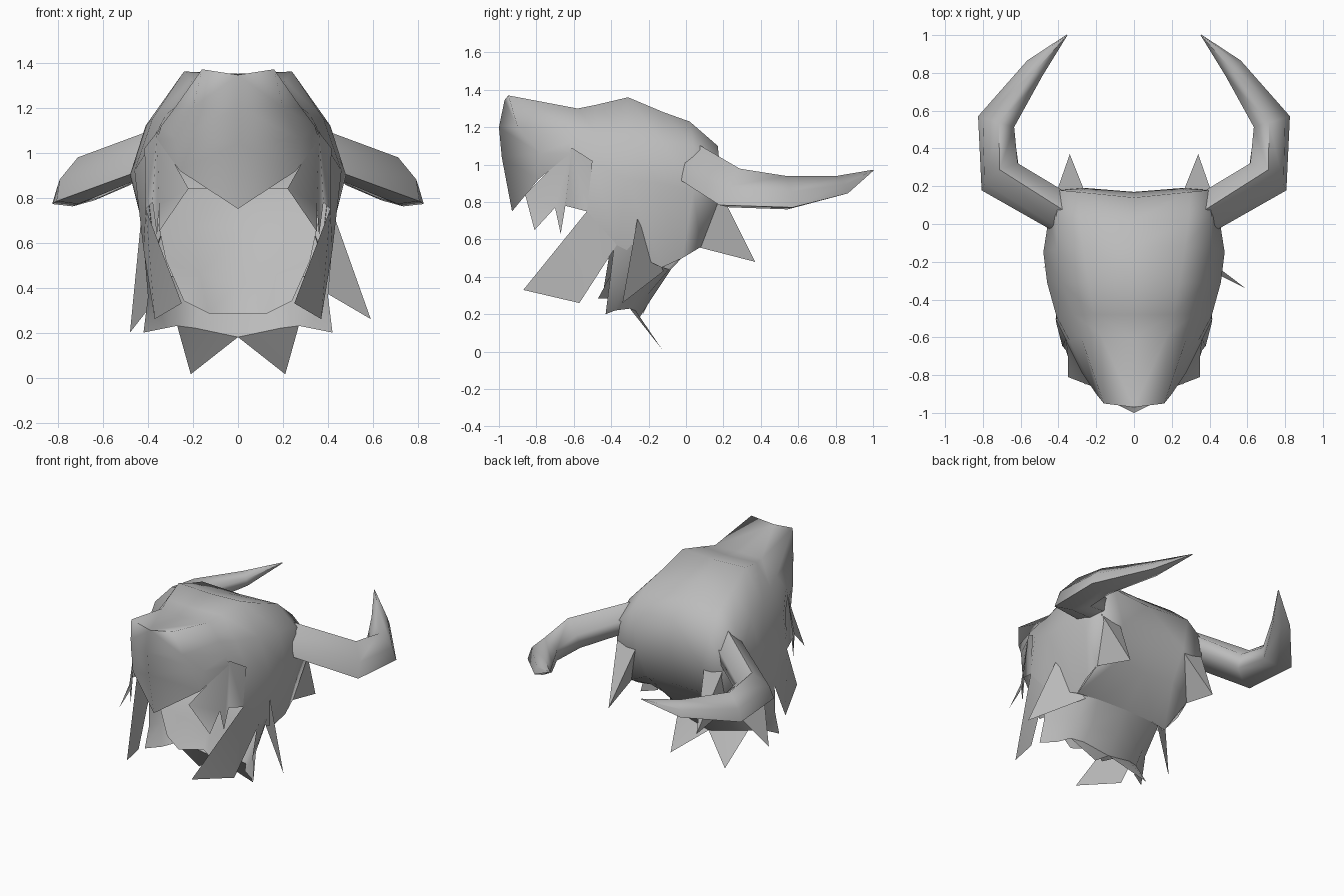
import bpy, bmesh, math
from mathutils import Vector

cube = bpy.data.objects.get("Cube")
if cube:
    bpy.data.objects.remove(cube)

grey = bpy.data.materials.new("warm_grey_hide")
grey.use_nodes = True
grey.diffuse_color = (0.5, 0.5, 0.5, 1)
grey.node_tree.nodes["Principled BSDF"].inputs["Base Color"].default_value = (0.5, 0.5, 0.5, 1)


def finish(name, bm, centre=None, mirror=True, angle=85):
    """Turn a bmesh into a smooth object, optionally mirrored across x."""
    bmesh.ops.remove_doubles(bm, verts=bm.verts, dist=0.002)
    bm.normal_update()
    if centre:
        for f in bm.faces:
            if f.normal.dot(f.calc_center_median() - Vector(centre)) < 0:
                f.normal_flip()
    else:
        bmesh.ops.recalc_face_normals(bm, faces=bm.faces)
    mesh = bpy.data.meshes.new(name)
    bm.to_mesh(mesh)
    bm.free()
    ob = bpy.data.objects.new(name, mesh)
    bpy.context.collection.objects.link(ob)
    mesh.materials.append(grey)
    if mirror:
        mod = ob.modifiers.new("Mirror", 'MIRROR')
        mod.merge_threshold = 0.002
    bpy.ops.object.select_all(action='DESELECT')
    bpy.context.view_layer.objects.active = ob
    ob.select_set(True)
    bpy.ops.object.shade_smooth_by_angle(angle=math.radians(angle))


def grid(bm, rows):
    """Skin rows of equal length with quads."""
    vs = [[bm.verts.new(p) for p in r] for r in rows]
    for a, b in zip(vs, vs[1:]):
        for i in range(len(a) - 1):
            bm.faces.new((a[i], a[i + 1], b[i + 1], b[i]))


def sheet(name, pts, mirror=True):
    """One thin tuft of hair."""
    bm = bmesh.new()
    face = bm.faces.new([bm.verts.new(p) for p in pts])
    bmesh.ops.triangulate(bm, faces=[face])
    finish(name, bm, (0, -0.25, 0.7), mirror)


# Skull: crown and sides, front of the muzzle, and back of the head
skull = bmesh.new()
muzzle_edge = [(0.16, -0.95, 1.37), (0.2, -0.9, 1.2), (0.28, -0.78, 1.06), (0.26, -0.79, 0.92)]
muzzle_mid = [(0, -0.97, 1.345), (0, -1, 1.2), (0, -0.985, 1.04), (0, -0.93, 0.75)]
back_edge = [(0.3, 0.17, 1.1), (0.4, 0.18, 1.0), (0.41, 0.18, 0.82), (0.37, 0.08, 0.56)]
grid(skull, [muzzle_mid, muzzle_edge])
grid(skull, [
    [muzzle_mid[0]] + muzzle_edge,
    [(0, -0.6, 1.29), (0.18, -0.58, 1.3), (0.28, -0.6, 1.2), (0.34, -0.62, 1.12), (0.36, -0.62, 1.06)],
    [(0, -0.48, 1.31), (0.21, -0.48, 1.32), (0.32, -0.48, 1.17), (0.41, -0.49, 1.0), (0.41, -0.53, 0.75)],
    [(0, -0.31, 1.35), (0.24, -0.31, 1.36), (0.38, -0.31, 1.15), (0.46, -0.31, 0.92), (0.42, -0.37, 0.57)],
    [(0, -0.12, 1.28), (0.27, -0.12, 1.28), (0.41, -0.13, 1.12), (0.48, -0.15, 0.9), (0.36, -0.13, 0.45)],
    [(0, 0.02, 1.22), (0.29, 0.02, 1.23), (0.41, 0.04, 1.1), (0.45, 0.04, 0.86), (0.38, -0.02, 0.5)],
    [(0, 0.14, 1.1)] + back_edge,
])
grid(skull, [
    [(0, 0.14, 1.1), back_edge[0], back_edge[1]],
    [(0, 0.17, 0.88), (0.25, 0.19, 0.86), back_edge[2]],
    [(0, 0.1, 0.63), (0.22, 0.12, 0.64), back_edge[3]],
    [(0, -0.08, 0.44), (0.22, -0.09, 0.44), (0.36, -0.13, 0.45)],
])
finish("skull", skull, (0, -0.35, 0.85))

# Pointed tufts at the rear corners
spike = bmesh.new()
base = [spike.verts.new(p) for p in [(0.26, 0.17, 0.86), (0.41, 0.17, 0.88), (0.37, 0.06, 0.56)]]
tip = spike.verts.new((0.34, 0.37, 0.48))
for i in range(3):
    spike.faces.new((base[i], base[(i + 1) % 3], tip))
finish("rear_spike", spike, (0.35, 0.17, 0.7))

# Hollow inner throat, leaning forward towards the chin
throat = bmesh.new()
grid(throat, [
    [(0, -0.12, 0.84), (0.13, -0.12, 0.84), (0.26, -0.14, 0.84)],
    [(0, -0.28, 0.66), (0.2, -0.29, 0.675), (0.36, -0.33, 0.71)],
    [(0, -0.33, 0.41), (0.17, -0.37, 0.46), (0.32, -0.41, 0.52)],
    [(0, -0.38, 0.285), (0.13, -0.47, 0.285), (0.24, -0.44, 0.34)],
])
finish("inner_throat", throat, (0, -0.1, 0.3))

# Neck and ragged beard
neck = bmesh.new()
grid(neck, [
    [(0, -0.08, 0.44), (0.22, -0.09, 0.44), (0.3, -0.12, 0.45), (0.4, -0.25, 0.56), (0.42, -0.38, 0.6)],
    [(0, -0.18, 0.29), (0.18, -0.2, 0.31), (0.27, -0.23, 0.33), (0.37, -0.33, 0.35), (0.4, -0.41, 0.36)],
    [(0, -0.25, 0.18), (0.19, -0.27, 0.22), (0.27, -0.3, 0.23), (0.32, -0.38, 0.22), (0.42, -0.43, 0.2)],
])
finish("neck", neck, (0, -0.4, 0.6))
sheet("beard_tip", [(0, -0.25, 0.18), (0.19, -0.27, 0.22), (0.27, -0.3, 0.23), (0.21, -0.13, 0.015)])

# Hanging tufts of hair
sheet("cheek_tuft", [(0.36, -0.61, 1.09), (0.22, -0.86, 0.84), (0.35, -0.81, 0.65), (0.35, -0.7, 0.77),
                     (0.36, -0.67, 0.63), (0.38, -0.645, 0.78), (0.41, -0.53, 0.75), (0.415, -0.5, 1.02)])
sheet("long_tuft", [(0.41, -0.53, 0.75), (0.25, -0.87, 0.33), (0.37, -0.57, 0.26), (0.42, -0.37, 0.57)])
sheet("left_neck_tuft", [(0.43, -0.26, 0.71), (0.59, -0.34, 0.26), (0.3, -0.12, 0.43)], False)
sheet("right_neck_tuft", [(-0.43, -0.22, 0.71), (-0.48, -0.23, 0.2), (-0.3, -0.12, 0.43)], False)

# Horns: tapering tubes with a ridge on top and a low outer edge
horn = bmesh.new()
section = [(1, -0.75), (0.75, 0.05), (-0.1, 0.85), (-0.9, 0.2), (-0.85, -0.6), (0.1, -0.85)]
path = [((0.34, 0.04, 1.02), 0.11), ((0.71, 0.26, 0.875), 0.125), ((0.725, 0.54, 0.85), 0.105),
        ((0.525, 0.82, 0.89), 0.06), ((0.355, 1.0, 0.97), 0.003)]
centres = [Vector(p) for p, r in path]
rings = []
for i, (p, r) in enumerate(path):
    ahead = centres[min(i + 1, len(path) - 1)] - centres[i]
    behind = centres[i] - centres[max(i - 1, 0)]
    along = (ahead.normalized() + behind.normalized()).normalized()
    side = along.cross(Vector((0, 0, 1))).normalized()
    up = side.cross(along)
    ring = [centres[i] + side * r * s + up * r * u for s, u in section]
    rings.append(ring + [ring[0]])
grid(horn, rings)
finish("horn", horn)
